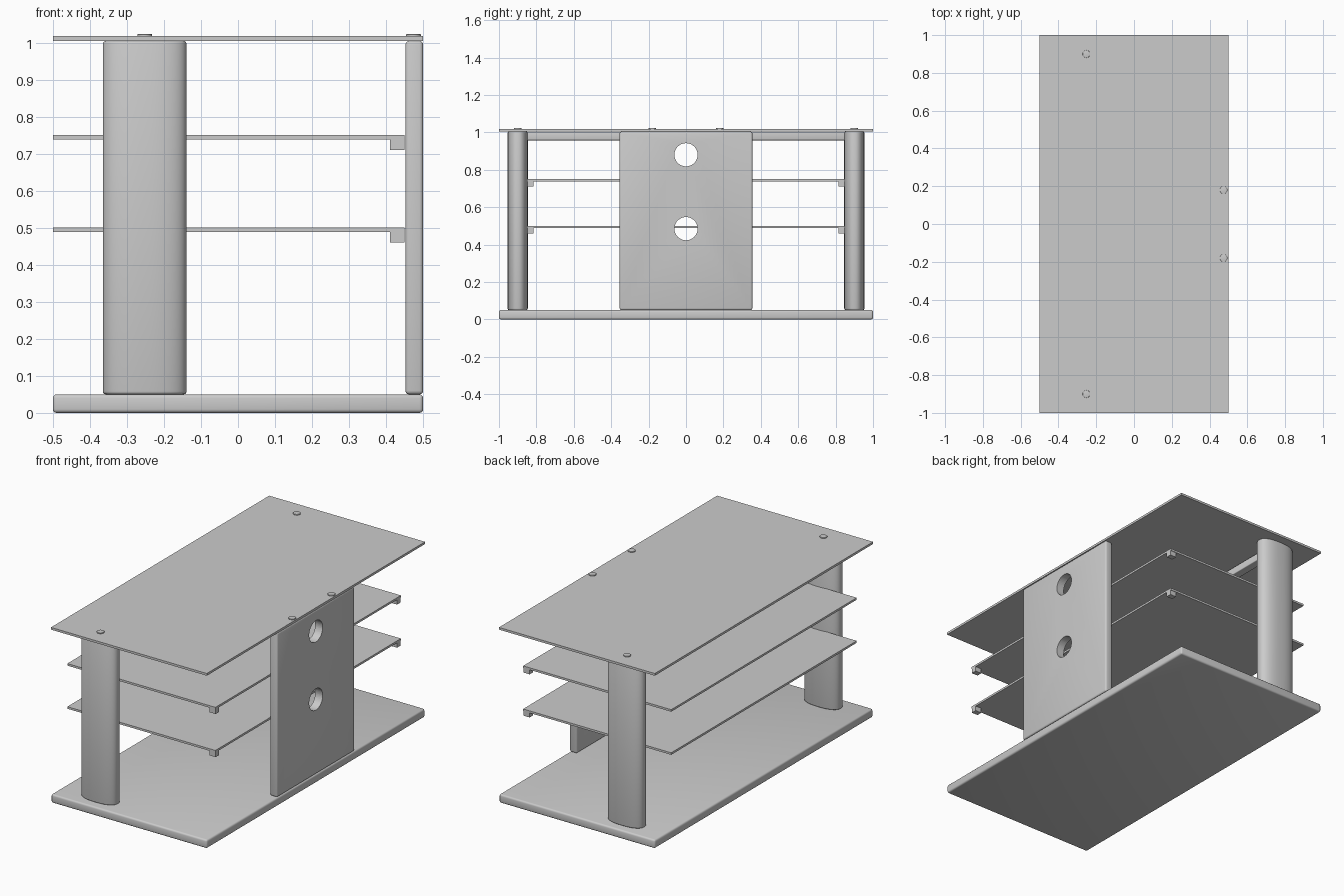
import bpy
import bmesh
from math import cos, sin, pi, copysign, radians

cube = bpy.data.objects.get("Cube")
if cube:
    bpy.data.objects.remove(cube, do_unlink=True)

grey = bpy.data.materials.new("light grey")
grey.use_nodes = True
colour = (0.6, 0.6, 0.6, 1)
grey.diffuse_color = colour
grey.node_tree.nodes["Principled BSDF"].inputs["Base Color"].default_value = colour


def activate(obj):
    bpy.ops.object.select_all(action="DESELECT")
    obj.select_set(True)
    bpy.context.view_layer.objects.active = obj


def finish(obj, bevel=0.0, segments=3):
    """Round the hard edges and shade smoothly."""
    activate(obj)
    if bevel:
        mod = obj.modifiers.new("rounded_edges", "BEVEL")
        mod.width = bevel
        mod.segments = segments
        mod.limit_method = "ANGLE"
        mod.angle_limit = radians(50)
        bpy.ops.object.modifier_apply(modifier=mod.name)
    bpy.ops.object.shade_smooth_by_angle(angle=radians(35))
    return obj


def box(name, x, y, z, bevel=0.0):
    """Box from (low, high) pairs along each axis."""
    bpy.ops.mesh.primitive_cube_add(size=1)
    obj = bpy.context.object
    obj.name = name
    for v in obj.data.vertices:
        v.co = [lo + (c + 0.5) * (hi - lo) for c, (lo, hi) in zip(v.co, (x, y, z))]
    obj.data.materials.append(grey)
    return finish(obj, bevel)


def prism(name, centre, half_x, half_y, z, power=2.0, sides=48, bevel=0.0):
    """Upright column with a superellipse section."""
    bm = bmesh.new()
    ring = []
    for i in range(sides):
        c, s = cos(2 * pi * i / sides), sin(2 * pi * i / sides)
        ring.append(bm.verts.new((
            centre[0] + half_x * copysign(abs(c) ** (2 / power), c),
            centre[1] + half_y * copysign(abs(s) ** (2 / power), s), z[0])))
    base = bm.faces.new(ring)
    top = bmesh.ops.extrude_face_region(bm, geom=[base])["geom"]
    bmesh.ops.translate(bm, vec=(0, 0, z[1] - z[0]),
                        verts=[g for g in top if isinstance(g, bmesh.types.BMVert)])
    bmesh.ops.recalc_face_normals(bm, faces=bm.faces)
    mesh = bpy.data.meshes.new(name)
    bm.to_mesh(mesh)
    bm.free()
    obj = bpy.data.objects.new(name, mesh)
    bpy.context.collection.objects.link(obj)
    mesh.materials.append(grey)
    return finish(obj, bevel)


# Base board and thin top plate
box("base_board", (-0.5, 0.5), (-1, 1), (0, 0.05), 0.01)
box("top_plate", (-0.5, 0.5), (-1, 1), (1.004, 1.017))

# Inner shelves with corner brackets
for level, top in (("upper", 0.75), ("lower", 0.5)):
    box(level + "_shelf", (-0.5, 0.45), (-0.85, 0.85), (top - 0.012, top))
    for side, s in (("left", 1), ("right", -1)):
        box(f"{level}_{side}_bracket", (0.41, 0.45),
            sorted((0.815 * s, 0.847 * s)), (top - 0.04, top - 0.012))

# Back panel with two cable holes
panel = box("back_panel", (0.452, 0.5), (-0.355, 0.355), (0.05, 1.004), 0.01)
for height in (0.88, 0.485):
    bpy.ops.mesh.primitive_cylinder_add(vertices=48, radius=0.062, depth=0.2,
                                        location=(0.475, 0, height),
                                        rotation=(0, pi / 2, 0))
    cutter = bpy.context.object
    cutter.name = "hole_cutter"
    cutter.hide_render = True
    cutter.data.materials.append(grey)
    activate(panel)
    cut = panel.modifiers.new("cable_hole", "BOOLEAN")
    cut.operation = "DIFFERENCE"
    cut.solver = "EXACT"
    cut.object = cutter
    bpy.ops.object.modifier_apply(modifier=cut.name)
    bpy.data.objects.remove(cutter, do_unlink=True)
finish(panel)

# Posts, and the screw caps above posts and panel
for side, s in (("left", 1), ("right", -1)):
    prism(side + "_post", (-0.252, 0.9 * s), 0.113, 0.054, (0.05, 1.004),
          power=2.4, sides=64, bevel=0.008)
    prism(side + "_post_cap", (-0.252, 0.9 * s), 0.02, 0.02, (1.016, 1.023),
          sides=24, bevel=0.002)
    prism(side + "_panel_cap", (0.474, 0.18 * s), 0.02, 0.02, (1.016, 1.023),
          sides=24, bevel=0.002)

# Cross bar joining the posts under the top plate
box("cross_bar", (-0.275, -0.225), (-0.86, 0.86), (0.957, 1.0), 0.004)
